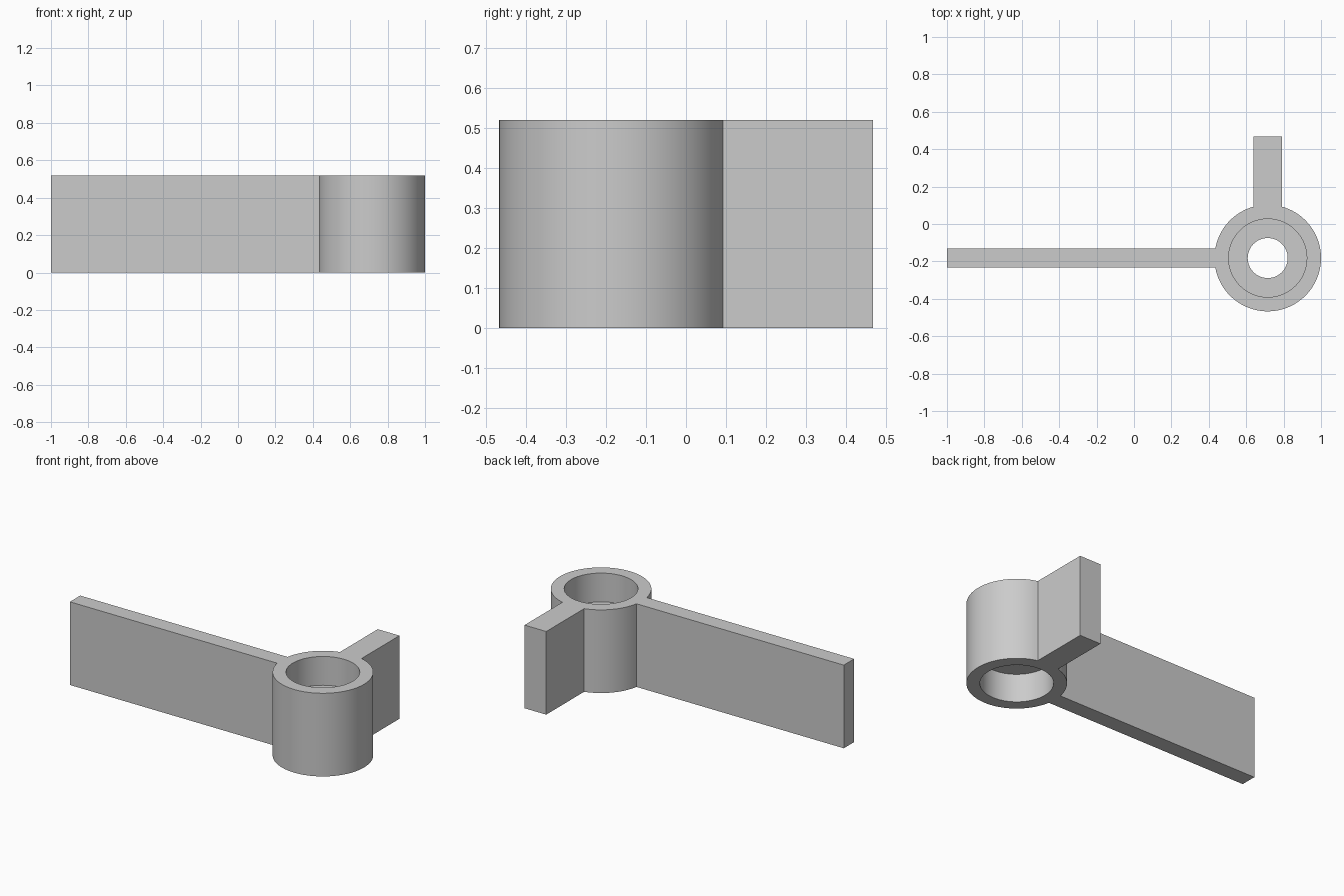
import bpy
import bmesh
from math import asin, cos, sin, pi, radians

cube = bpy.data.objects.get("Cube")
if cube:
    bpy.data.objects.remove(cube, do_unlink=True)

HEIGHT = 0.52
CX, CY, RADIUS = 0.715, -0.182, 0.285       # hub
ARM_HALF, TAB_HALF = 0.051, 0.075           # half thickness of each plate
ARM_END, TAB_END = -1.0, 0.467
BORE, HOLE, DEPTH = 0.209, 0.107, 0.18      # recess at both ends, hole through the web

grey = bpy.data.materials.new("plain grey")
grey.use_nodes = True
colour = (0.6, 0.6, 0.6, 1)
grey.diffuse_color = colour
grey.node_tree.nodes["Principled BSDF"].inputs["Base Color"].default_value = colour


def arc(start, end, steps):
    angles = [start + (end - start) * i / steps for i in range(steps + 1)]
    return [(CX + RADIUS * cos(a), CY + RADIUS * sin(a)) for a in angles]


def make_object(name, bm):
    bmesh.ops.recalc_face_normals(bm, faces=bm.faces)
    mesh = bpy.data.meshes.new(name)
    bm.to_mesh(mesh)
    bm.free()
    mesh.materials.append(grey)
    obj = bpy.data.objects.new(name, mesh)
    bpy.context.collection.objects.link(obj)
    return obj


# Hub, long arm and short tab as one extruded outline
tab, arm = asin(TAB_HALF / RADIUS), asin(ARM_HALF / RADIUS)
outline = arc(pi / 2 + tab, pi - arm, 16)
outline += [(ARM_END, CY + ARM_HALF), (ARM_END, CY - ARM_HALF)]
outline += arc(pi + arm, 2.5 * pi - tab, 64)
outline += [(CX + TAB_HALF, TAB_END), (CX - TAB_HALF, TAB_END)]

bm = bmesh.new()
base = bm.faces.new([bm.verts.new((x, y, 0)) for x, y in outline])
extruded = bmesh.ops.extrude_face_region(bm, geom=[base], use_keep_orig=True)
tops = [v for v in extruded["geom"] if isinstance(v, bmesh.types.BMVert)]
bmesh.ops.translate(bm, verts=tops, vec=(0, 0, HEIGHT))
bracket = make_object("hub_bracket", bm)

# Stepped cutter: wide recess, narrow hole, wide recess
profile = [(0, -0.1), (BORE, -0.1), (BORE, DEPTH), (HOLE, DEPTH),
           (HOLE, HEIGHT - DEPTH), (BORE, HEIGHT - DEPTH),
           (BORE, HEIGHT + 0.1), (0, HEIGHT + 0.1)]
bm = bmesh.new()
verts = [bm.verts.new((CX + r, CY, z)) for r, z in profile]
edges = [bm.edges.new(pair) for pair in zip(verts, verts[1:])]
bmesh.ops.spin(bm, geom=verts + edges, cent=(CX, CY, 0), axis=(0, 0, 1),
               angle=2 * pi, steps=72)
bmesh.ops.remove_doubles(bm, verts=bm.verts, dist=0.0005)
cutter = make_object("bore_cutter", bm)
cutter.hide_render = True

# Cut the bore, then drop the cutter
cut = bracket.modifiers.new("bore", 'BOOLEAN')
cut.operation = 'DIFFERENCE'
cut.solver = 'EXACT'
cut.object = cutter
bpy.ops.object.select_all(action='DESELECT')
bracket.select_set(True)
bpy.context.view_layer.objects.active = bracket
bpy.ops.object.modifier_apply(modifier=cut.name)
bpy.data.objects.remove(cutter, do_unlink=True)

bpy.ops.object.shade_smooth_by_angle(angle=radians(30))
